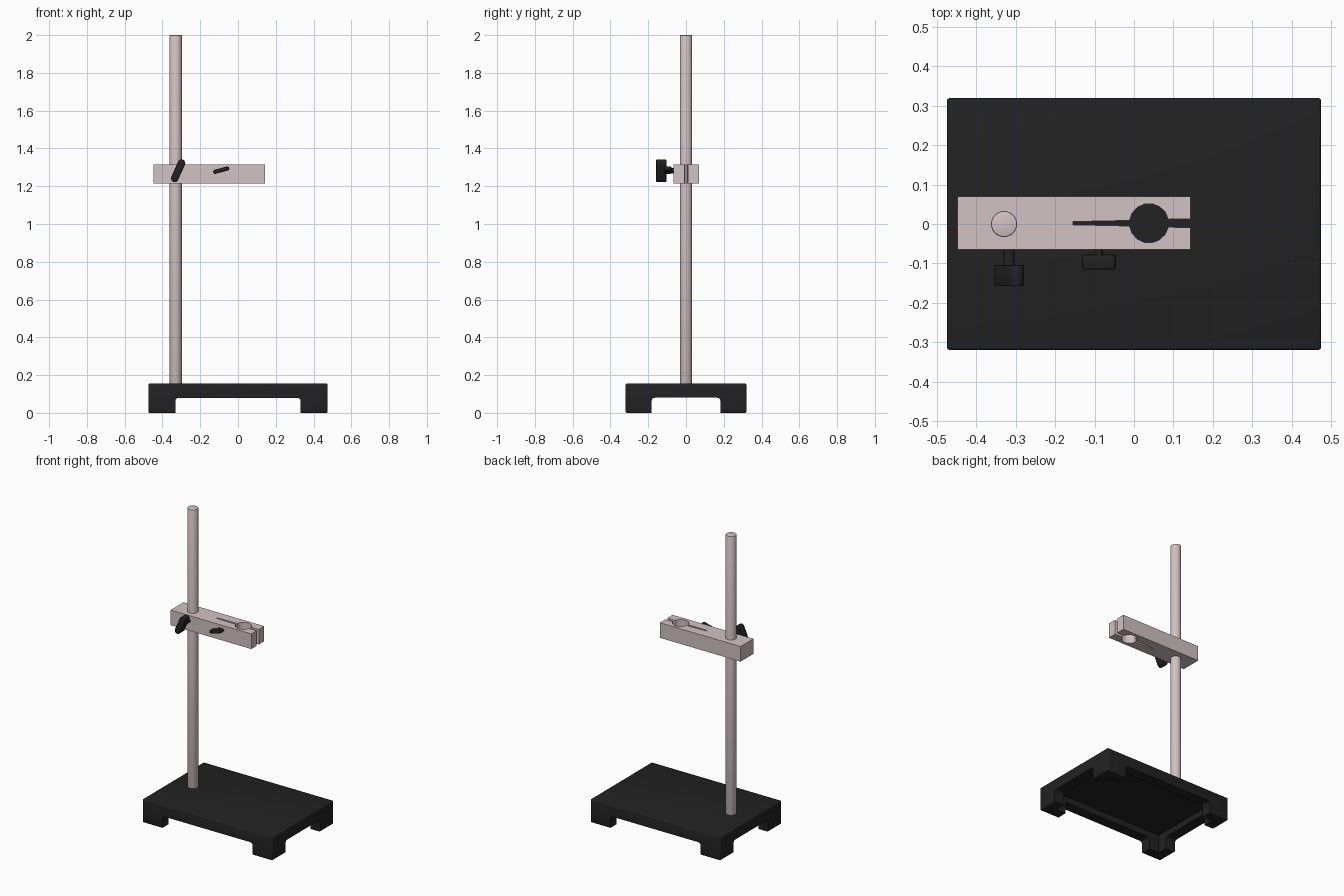
import bpy, bmesh, math
from mathutils import Vector, Matrix

if "Cube" in bpy.data.objects:
    bpy.data.objects.remove(bpy.data.objects["Cube"])


def material(name, col):
    m = bpy.data.materials.new(name)
    m.diffuse_color = (*col, 1)
    m.use_nodes = True
    m.node_tree.nodes["Principled BSDF"].inputs["Base Color"].default_value = m.diffuse_color
    return m


black = material("black_paint", (0.016, 0.016, 0.016))
metal = material("pale_metal", (0.65, 0.54, 0.54))


def add_object(name, bm, mat, smooth=True):
    bmesh.ops.recalc_face_normals(bm, faces=bm.faces)
    me = bpy.data.meshes.new(name)
    bm.to_mesh(me)
    bm.free()
    ob = bpy.data.objects.new(name, me)
    bpy.context.collection.objects.link(ob)
    if mat:
        me.materials.append(mat)
    if smooth:
        bpy.ops.object.select_all(action='DESELECT')
        ob.select_set(True)
        bpy.context.view_layer.objects.active = ob
        bpy.ops.object.shade_smooth_by_angle(angle=math.radians(35))
    return ob


def box(name, lo, hi, mat=None, bevel=0.0):
    bm = bmesh.new()
    lo, hi = Vector(lo), Vector(hi)
    bmesh.ops.create_cube(bm, size=1, matrix=Matrix.Translation((lo + hi) / 2)
                          @ Matrix.Diagonal((*(hi - lo), 1)))
    if bevel:
        bmesh.ops.bevel(bm, geom=bm.edges[:], offset=bevel, segments=3,
                        profile=0.5, affect='EDGES')
    return add_object(name, bm, mat, smooth=False)


def prism(name, points, push, mat, bevel=0.0, smooth=True):
    """Extrude a closed outline along push, rounding the two rims."""
    bm = bmesh.new()
    face = bm.faces.new([bm.verts.new(p) for p in points])
    ext = bmesh.ops.extrude_face_region(bm, geom=[face], use_keep_orig=True)
    moved = [v for v in ext["geom"] if isinstance(v, bmesh.types.BMVert)]
    bmesh.ops.translate(bm, verts=moved, vec=push)
    if bevel:
        rims = {e for f in bm.faces if len(f.verts) > 4 for e in f.edges}
        bmesh.ops.recalc_face_normals(bm, faces=bm.faces)
        bmesh.ops.bevel(bm, geom=list(rims), offset=bevel, segments=2,
                        profile=0.5, affect='EDGES')
    return add_object(name, bm, mat, smooth)


def ring(n, r):
    return [(r * math.cos(2 * math.pi * i / n), r * math.sin(2 * math.pi * i / n))
            for i in range(n)]


# Base: hollow underside, with a wide opening in each side leaving corner feet
base = box("base", (-0.475, -0.32, 0), (0.475, 0.32, 0.155), black, 0.007)
cutters = [
    box("recess_cutter", (-0.405, -0.25, -0.1), (0.405, 0.25, 0.12)),
    box("front_opening_cutter", (-0.332, -0.6, -0.1), (0.332, 0.6, 0.08), None, 0.018),
    box("side_opening_cutter", (-0.8, -0.182, -0.1), (0.8, 0.182, 0.0805), None, 0.018),
]
bpy.ops.object.select_all(action='DESELECT')
base.select_set(True)
bpy.context.view_layer.objects.active = base
for c in cutters:
    mod = base.modifiers.new(c.name, 'BOOLEAN')
    mod.object, mod.operation, mod.solver = c, 'DIFFERENCE', 'EXACT'
    bpy.ops.object.modifier_apply(modifier=mod.name)
    bpy.data.objects.remove(c)
bpy.ops.object.shade_smooth_by_angle(angle=math.radians(35))

# Upright rod
ROD_X = -0.33
prism("rod", [(ROD_X + x, y, 0.14) for x, y in ring(32, 0.033)],
      (0, 0, 1.86), metal, 0.004)

# Clamp arm: one outline holding the tapered slit and the round grip hole
hx, hy, hr = 0.038, 0.002, 0.05
a0, a1 = math.asin(0.01 / hr), math.pi - math.asin(0.007 / hr)
upper = [(hx + hr * math.cos(a0 + (a1 - a0) * i / 7),
          hr * math.sin(a0 + (a1 - a0) * i / 7)) for i in range(8)]
half = [(0.143, 0.011)] + upper + [(-0.155, 0.004)]
outline = ([(0.143, 0.07), (-0.448, 0.07), (-0.448, -0.065), (0.143, -0.065)]
           + [(x, hy - y) for x, y in half]
           + [(x, hy + y) for x, y in reversed(half)])
prism("clamp_arm", [(x, y, 1.215) for x, y in outline], (0, 0, 0.1), metal,
      smooth=False)


# Thumb screws: short shaft with a flat, tilted, round-ended wing
def thumb_screw(name, x, z, shaft_r, y_near, y_far, half_len, r, tilt):
    prism(name + "_shaft", [(x + a, -0.06, z + b) for a, b in ring(20, shaft_r)],
          (0, y_near - 0.005 + 0.06, 0), black)
    pts = []
    for end in (0, 1):
        for i in range(9):
            t = math.pi * (end + i / 8) - math.pi / 2
            u = (half_len if end == 0 else -half_len) + r * math.cos(t)
            v = r * math.sin(t)
            pts.append((x + u * math.cos(tilt) - v * math.sin(tilt), y_near,
                        z + u * math.sin(tilt) + v * math.cos(tilt)))
    prism(name + "_wing", pts, (0, y_far - y_near, 0), black, 0.004)


thumb_screw("rod_screw", -0.317, 1.282, 0.014, -0.104, -0.158,
            0.044, 0.02, math.radians(66))
thumb_screw("grip_screw", -0.089, 1.285, 0.01, -0.078, -0.115,
            0.033, 0.011, math.radians(15))
